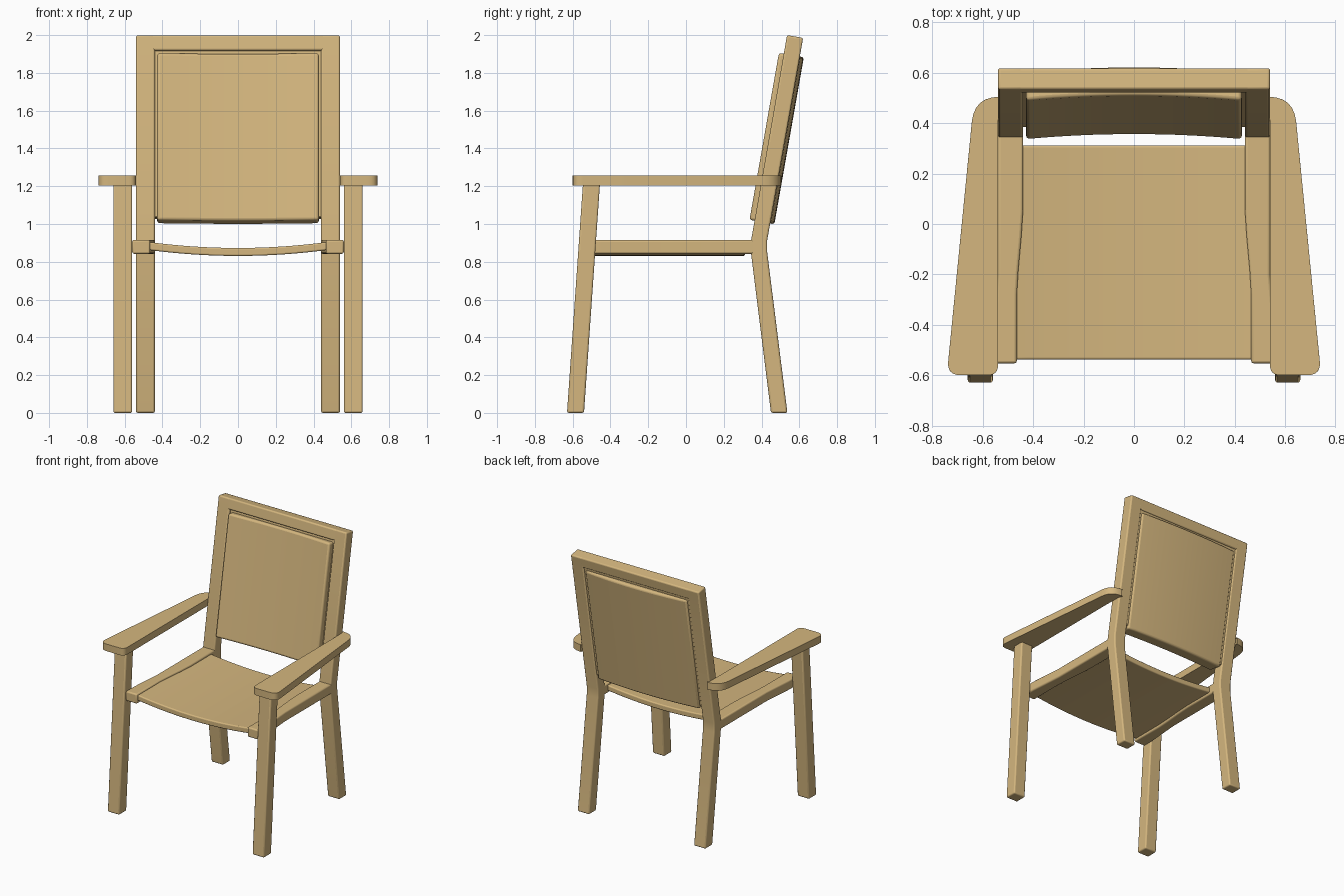
import bpy, bmesh, math
from mathutils import Vector

if "Cube" in bpy.data.objects:
    bpy.data.objects.remove(bpy.data.objects["Cube"])

wood = bpy.data.materials.new("tan_wood")
wood.diffuse_color = (0.66, 0.47, 0.21, 1)
wood.use_nodes = True
wood.node_tree.nodes["Principled BSDF"].inputs["Base Color"].default_value = wood.diffuse_color


def prism(name, pts, extrude, bevel=0.01, segments=3, mirror=False):
    """Extrude a closed 3D outline along a vector, soften edges, optionally mirror in x."""
    bm = bmesh.new()
    face = bm.faces.new([bm.verts.new(p) for p in pts])
    ext = bmesh.ops.extrude_face_region(bm, geom=[face])
    moved = [g for g in ext["geom"] if isinstance(g, bmesh.types.BMVert)]
    bmesh.ops.translate(bm, verts=moved, vec=Vector(extrude))
    if not any(len(f.verts) == len(pts) and f == face for f in bm.faces):
        bm.faces.new([v for v in bm.verts][:len(pts)])
    bmesh.ops.recalc_face_normals(bm, faces=bm.faces[:])
    mesh = bpy.data.meshes.new(name)
    bm.to_mesh(mesh)
    bm.free()
    mesh.materials.append(wood)
    ob = bpy.data.objects.new(name, mesh)
    bpy.context.collection.objects.link(ob)
    bpy.ops.object.select_all(action='DESELECT')
    ob.select_set(True)
    bpy.context.view_layer.objects.active = ob
    bpy.ops.object.shade_smooth_by_angle(angle=math.radians(35))
    b = ob.modifiers.new("soft_edges", 'BEVEL')
    b.width, b.segments = bevel, segments
    b.limit_method, b.angle_limit = 'ANGLE', math.radians(35)
    if mirror:
        ob.modifiers.new("mirror", 'MIRROR').use_mirror_merge = False
    return ob


def rounded(corners, n=6):
    """Round each (x, y, r) corner with a small curve."""
    out = []
    for i, (x, y, r) in enumerate(corners):
        c = Vector((x, y))
        if r == 0:
            out.append(c)
            continue
        a = c + (Vector(corners[i - 1][:2]) - c).normalized() * r
        d = c + (Vector(corners[(i + 1) % len(corners)][:2]) - c).normalized() * r
        for k in range(n + 1):
            t = k / n
            out.append(a * (1 - t) ** 2 + c * 2 * t * (1 - t) + d * t * t)
    return out


def arc_strip(half, sag, thick, n=16):
    """Cross-section of a bowed panel: (x, depth) pairs, deepest at the centre."""
    xs = [half * (2 * i / n - 1) for i in range(n + 1)]
    front = [(x, sag * (1 - (x / half) ** 2)) for x in xs]
    return front + [(x, d + thick) for x, d in reversed(front)]


# Front legs, leaning back toward the top
leg = [(-0.63, 0), (-0.54, 0), (-0.455, 1.22), (-0.545, 1.22)]
prism("front_leg", [(0.56, y, z) for y, z in leg], (0.1, 0, 0), mirror=True)

# Rear legs continuing into the back posts
post = [(0.45, 0), (0.537, 0), (0.43, 0.85), (0.43, 0.915), (0.62, 1.985),
        (0.535, 2.0), (0.345, 0.915), (0.345, 0.84)]
prism("rear_leg_and_back_post", [(0.44, y, z) for y, z in post], (0.1, 0, 0), mirror=True)

# Top rail of the back frame
rail = [(0.521, 1.92), (0.606, 1.905), (0.62, 1.985), (0.535, 2.0)]
prism("back_top_rail", [(-0.46, y, z) for y, z in rail], (0.92, 0, 0))

# Armrests, wider at the front
arm = rounded([(0.54, -0.6, 0.04), (0.743, -0.6, 0.055), (0.634, 0.505, 0.1), (0.54, 0.505, 0)])
prism("armrest", [(x, y, 1.204) for x, y in arm], (0, 0, 0.054), bevel=0.014, mirror=True)

# Seat side rails
side = [(0.465, -0.553), (0.56, -0.553), (0.56, -0.45), (0.54, -0.2), (0.54, 0.39),
        (0.44, 0.39), (0.44, 0.06), (0.447, -0.05), (0.459, -0.18), (0.465, -0.28)]
prism("seat_side_rail", [(x, y, 0.842) for x, y in side], (0, 0, 0.074), mirror=True)

# Sagging seat
prism("seat", [(x, -0.538, 0.905 - d) for x, d in arc_strip(0.475, 0.032, 0.042)],
      (0, 0.85, 0), bevel=0.008)

# Reclined, bowed back panel
tilt = math.radians(10)
up = Vector((0, math.sin(tilt), math.cos(tilt)))
back = Vector((0, math.cos(tilt), -math.sin(tilt)))
base = Vector((0, 0.335, 1.022))


def on_back(x, d, h=0.0):
    return Vector((x, 0, 0)) + base + back * d + up * h


prism("back_panel", [on_back(x, d) for x, d in arc_strip(0.428, 0.02, 0.115)],
      up * 0.898, bevel=0.014)

# Backing plate closing the gap between panel and frame
plate = [(-0.447, 0.047), (0.447, 0.047), (0.447, 0.105), (-0.447, 0.105)]
prism("back_plate", [on_back(x, d, 0.022) for x, d in plate], up * 0.9, bevel=0.004, segments=1)
